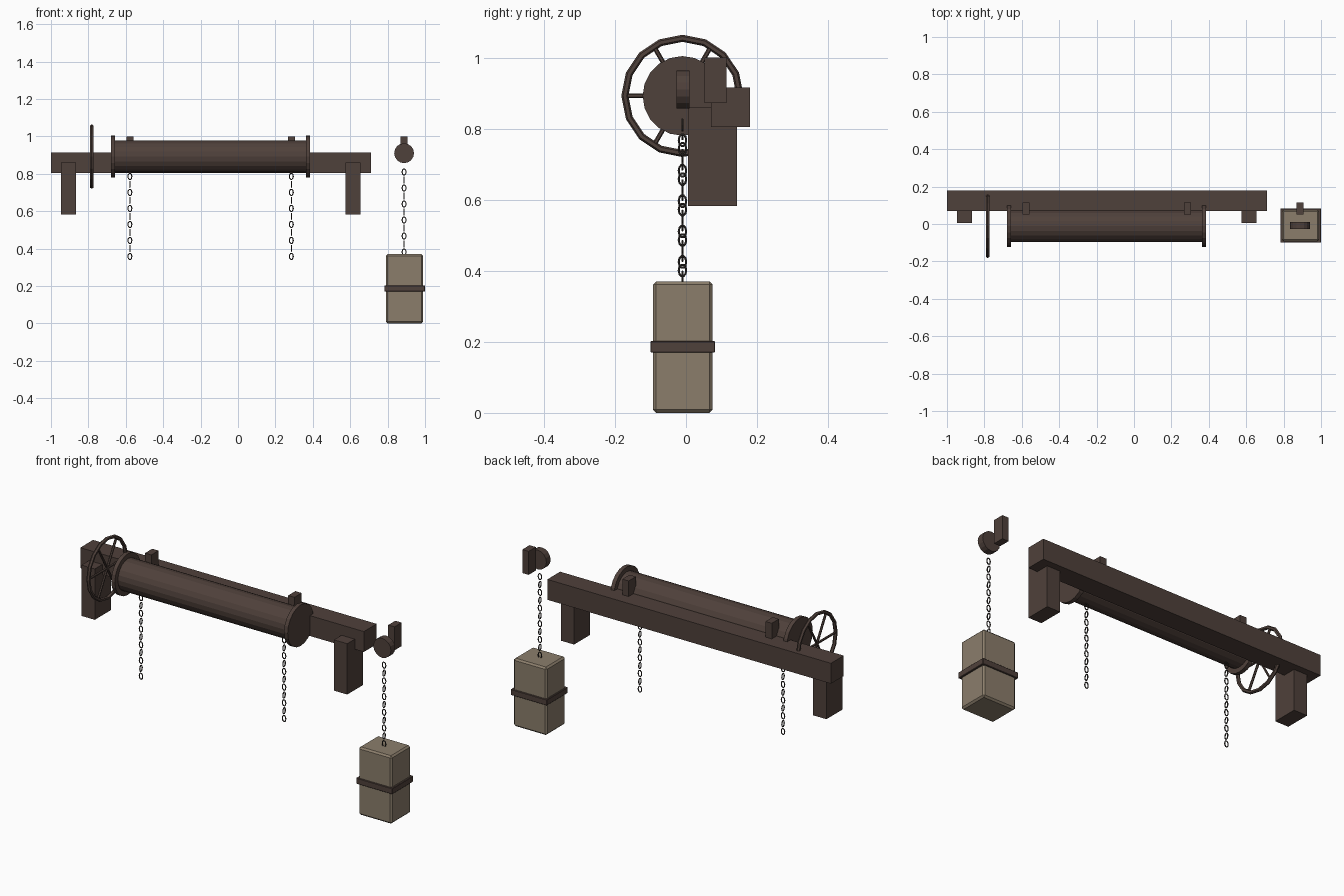
import bpy, bmesh, math
from mathutils import Matrix, Vector

if "Cube" in bpy.data.objects:
    bpy.data.objects.remove(bpy.data.objects["Cube"])


def material(name, rgb):
    m = bpy.data.materials.new(name)
    m.diffuse_color = (*rgb, 1)
    m.use_nodes = True
    m.node_tree.nodes["Principled BSDF"].inputs["Base Color"].default_value = m.diffuse_color
    return m


WOOD = material("dark brown wood", (0.078, 0.052, 0.043))
STONE = material("tan stone", (0.258, 0.207, 0.148))
IRON = material("dark iron", (0.045, 0.038, 0.034))
AXIS_Y, AXIS_Z = -0.01, 0.892   # centre line of the drum and wheel


def finish(name, bm, mat, smooth=False):
    me = bpy.data.meshes.new(name)
    bm.to_mesh(me)
    bm.free()
    me.materials.append(mat)
    for p in me.polygons:
        p.use_smooth = smooth
    ob = bpy.data.objects.new(name, me)
    bpy.context.collection.objects.link(ob)
    return ob


def box(name, x, y, z, mat, bevel=0):
    bm = bmesh.new()
    size = [b - a for a, b in (x, y, z)]
    mid = [(a + b) / 2 for a, b in (x, y, z)]
    bmesh.ops.create_cube(bm, size=1, matrix=Matrix.Translation(mid) @ Matrix.Diagonal((*size, 1)))
    if bevel:
        bmesh.ops.bevel(bm, geom=bm.edges[:], offset=bevel, segments=1, affect='EDGES')
    return finish(name, bm, mat)


def add_rod(bm, a, b, r, sides):
    a, b = Vector(a), Vector(b)
    rot = (b - a).to_track_quat('Z', 'Y').to_matrix().to_4x4()
    bmesh.ops.create_cone(bm, cap_ends=True, segments=sides, radius1=r, radius2=r,
                          depth=(b - a).length, matrix=Matrix.Translation((a + b) / 2) @ rot)


def rod(name, a, b, r, sides, mat):
    bm = bmesh.new()
    add_rod(bm, a, b, r, sides)
    return finish(name, bm, mat)


def add_ring(bm, matrix, major, minor, n, m, stretch=1.0):
    """Ring in the local XY plane, stretched along local Y."""
    rows = []
    for i in range(n):
        a = 2 * math.pi * i / n
        c = Vector((math.cos(a) * major, math.sin(a) * major * stretch, 0))
        out = Vector((math.cos(a), math.sin(a), 0))
        rows.append([bm.verts.new(matrix @ (c + out * minor * math.cos(t) + Vector((0, 0, minor * math.sin(t)))))
                     for t in (2 * math.pi * j / m for j in range(m))])
    for i in range(n):
        p, q = rows[i], rows[(i + 1) % n]
        for j in range(m):
            k = (j + 1) % m
            bm.faces.new((p[j], q[j], q[k], p[k]))


def chain(name, x, z_top, count=11, pitch=0.0428):
    bm = bmesh.new()
    for i in range(count):
        mat = (Matrix.Translation((x, AXIS_Y, z_top - i * pitch))
               @ Matrix.Rotation(math.pi / 2 * (i % 2), 4, 'Z')
               @ Matrix.Rotation(math.pi / 2, 4, 'X'))
        add_ring(bm, mat, 0.0105, 0.003, 10, 6, 1.6)
    return finish(name, bm, IRON)


# Frame: long beam and two posts
box("beam", (-1.0, 0.71), (0.07, 0.18), (0.804, 0.915), WOOD)
for side, x in (("left", -0.907), ("right", 0.615)):
    box(side + "_post", (x - 0.04, x + 0.04), (0.005, 0.143), (0.582, 0.859), WOOD)

# Drum with end flanges
rod("drum", (-0.665, AXIS_Y, AXIS_Z), (0.37, AXIS_Y, AXIS_Z), 0.086, 20, WOOD)
for side, x in (("left", -0.668), ("right", 0.374)):
    rod(side + "_flange", (x - 0.011, AXIS_Y, AXIS_Z), (x + 0.011, AXIS_Y, AXIS_Z), 0.112, 20, WOOD)

# Hand wheel: rim and six spokes
wx = -0.782
bm = bmesh.new()
add_ring(bm, Matrix.Translation((wx, AXIS_Y, AXIS_Z)) @ Matrix.Rotation(math.pi / 2, 4, 'Y'),
         0.162, 0.01, 16, 6)
for i in range(3):
    d = Vector((0, math.cos(i * math.pi / 3), math.sin(i * math.pi / 3))) * 0.16
    c = Vector((wx, AXIS_Y, AXIS_Z))
    add_rod(bm, c - d, c + d, 0.0065, 6)
bmesh.ops.recalc_face_normals(bm, faces=bm.faces[:])
finish("hand_wheel", bm, WOOD)

# Small blocks and the chains hanging in front of them
for name, x, z in (("left", -0.578, 0.786), ("middle", 0.285, 0.786), ("weight", 0.888, 0.81)):
    box(name + "_block", (x - 0.019, x + 0.019), (0.052, 0.114), (0.872, 1.0), WOOD)
    chain(name + "_chain", x, z)

# Pulley disc above the weight
rod("pulley", (0.888, -0.027, 0.91), (0.888, 0.01, 0.91), 0.053, 16, WOOD)

# Counterweight with its band
box("counterweight", (0.79, 0.99), (-0.093, 0.075), (0.0, 0.37), STONE, 0.009)
box("weight_band", (0.782, 1.0), (-0.1, 0.082), (0.17, 0.202), WOOD, 0.002)
